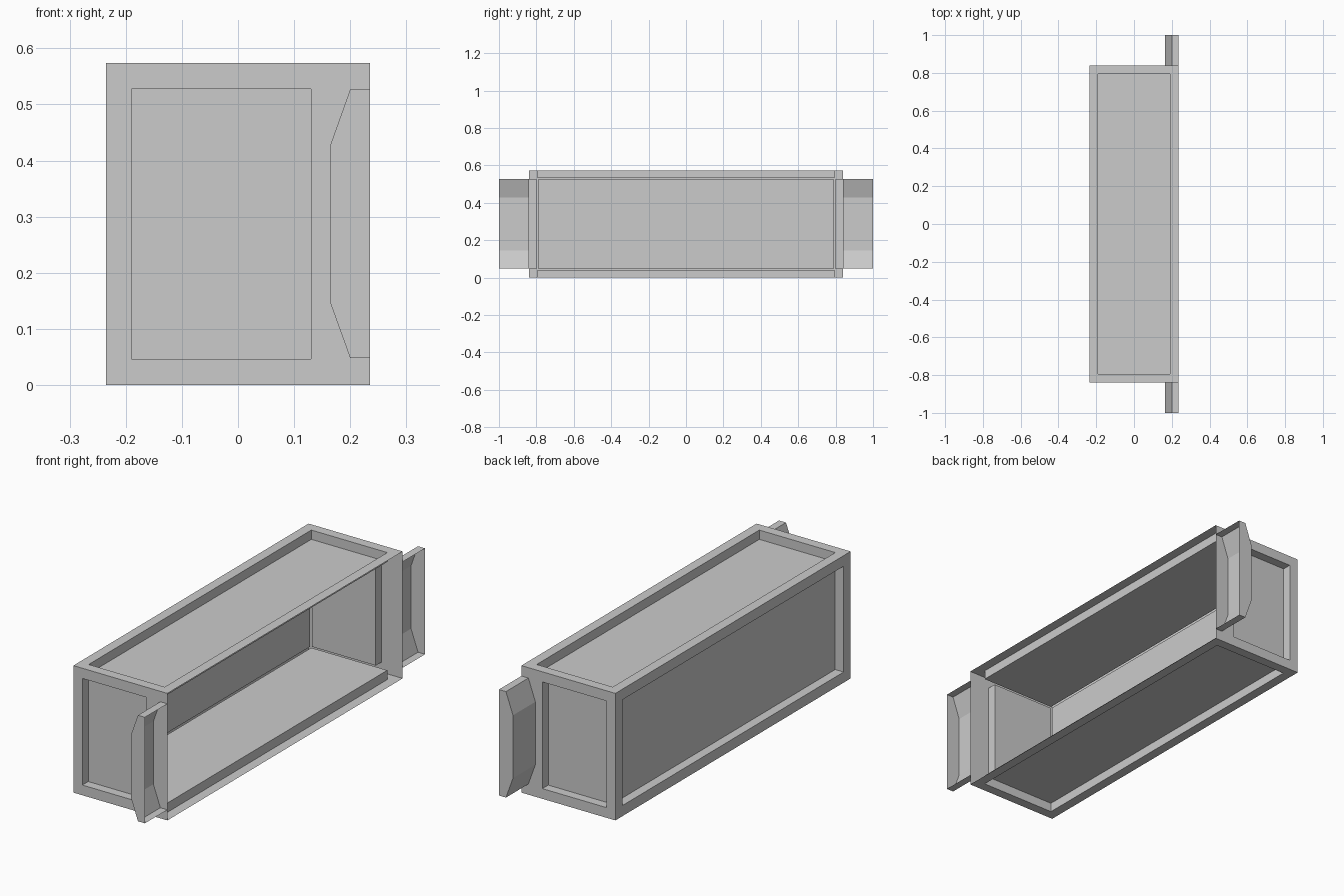
import bpy
import bmesh
from mathutils import Vector

cube = bpy.data.objects.get("Cube")
if cube:
    bpy.data.objects.remove(cube, do_unlink=True)

# Overall size of the thin-walled box, and how deep its panels sit
X, Y, Z = 0.235, 0.84, 0.574
DEPTH = 0.042

grey = bpy.data.materials.new("plain_grey")
grey.use_nodes = True
colour = (0.6, 0.6, 0.6, 1)
grey.diffuse_color = colour
grey.node_tree.nodes["Principled BSDF"].inputs["Base Color"].default_value = colour


def finish(bm, name):
    mesh = bpy.data.meshes.new(name)
    bm.to_mesh(mesh)
    bm.free()
    mesh.materials.append(grey)
    obj = bpy.data.objects.new(name, mesh)
    bpy.context.collection.objects.link(obj)
    return obj


def rectangle(bm, place, u0, u1, v0, v1, d):
    corners = [(u0, v0), (u1, v0), (u1, v1), (u0, v1)]
    return [bm.verts.new(place(u, v, d)) for u, v in corners]


def recessed_wall(name, place, outer, inner, outward):
    """Flat border around a panel that is pushed into the box."""
    bm = bmesh.new()
    rings = [rectangle(bm, place, *outer, 0),
             rectangle(bm, place, *inner, 0),
             rectangle(bm, place, *inner, DEPTH)]
    for a, b in zip(rings, rings[1:]):
        for i in range(4):
            j = (i + 1) % 4
            bm.faces.new((a[i], a[j], b[j], b[i]))
    floor = bm.faces.new(rings[-1])
    floor.normal_update()
    if floor.normal.dot(Vector(outward)) < 0:
        bmesh.ops.reverse_faces(bm, faces=bm.faces[:])
    return finish(bm, name)


# Top and bottom walls
flat_outer = (-X, X, -Y, Y)
flat_inner = (-0.19, 0.19, -0.795, 0.795)
recessed_wall("top_wall", lambda u, v, d: (u, v, Z - d),
              flat_outer, flat_inner, (0, 0, 1))
recessed_wall("bottom_wall", lambda u, v, d: (u, v, d),
              flat_outer, flat_inner, (0, 0, -1))

# Long closed wall; the opposite side stays open
recessed_wall("long_wall", lambda u, v, d: (-X + d, u, v),
              (-Y, Y, 0, Z), (-0.79, 0.79, 0.048, Z - 0.048), (-1, 0, 0))


# End bracket: a bent channel, open toward +x and closed at its outer end
def end_bracket(name, side):
    profile = [(X, 0.048), (0.2, 0.048), (0.165, 0.145),
               (0.165, 0.429), (0.2, 0.527), (X, 0.527)]
    bm = bmesh.new()
    near, far = [[bm.verts.new((x, side * y, z)) for x, z in profile]
                 for y in (Y, 1.0)]
    for i in range(len(profile) - 1):
        bm.faces.new((near[i], near[i + 1], far[i + 1], far[i]))
    bm.faces.new(far)
    bmesh.ops.recalc_face_normals(bm, faces=bm.faces[:])
    cap = bm.faces[:][-1]
    cap.normal_update()
    if cap.normal.y * side < 0:
        bmesh.ops.reverse_faces(bm, faces=bm.faces[:])
    return finish(bm, name)


# Matching ends, each with a wall and a bracket
for label, side in (("front", -1), ("rear", 1)):
    recessed_wall(label + "_end_wall",
                  lambda u, v, d: (u, side * (Y - d), v),
                  (-X, X, 0, Z), (-0.19, 0.13, 0.046, 0.528), (0, side, 0))
    end_bracket(label + "_bracket", side)
